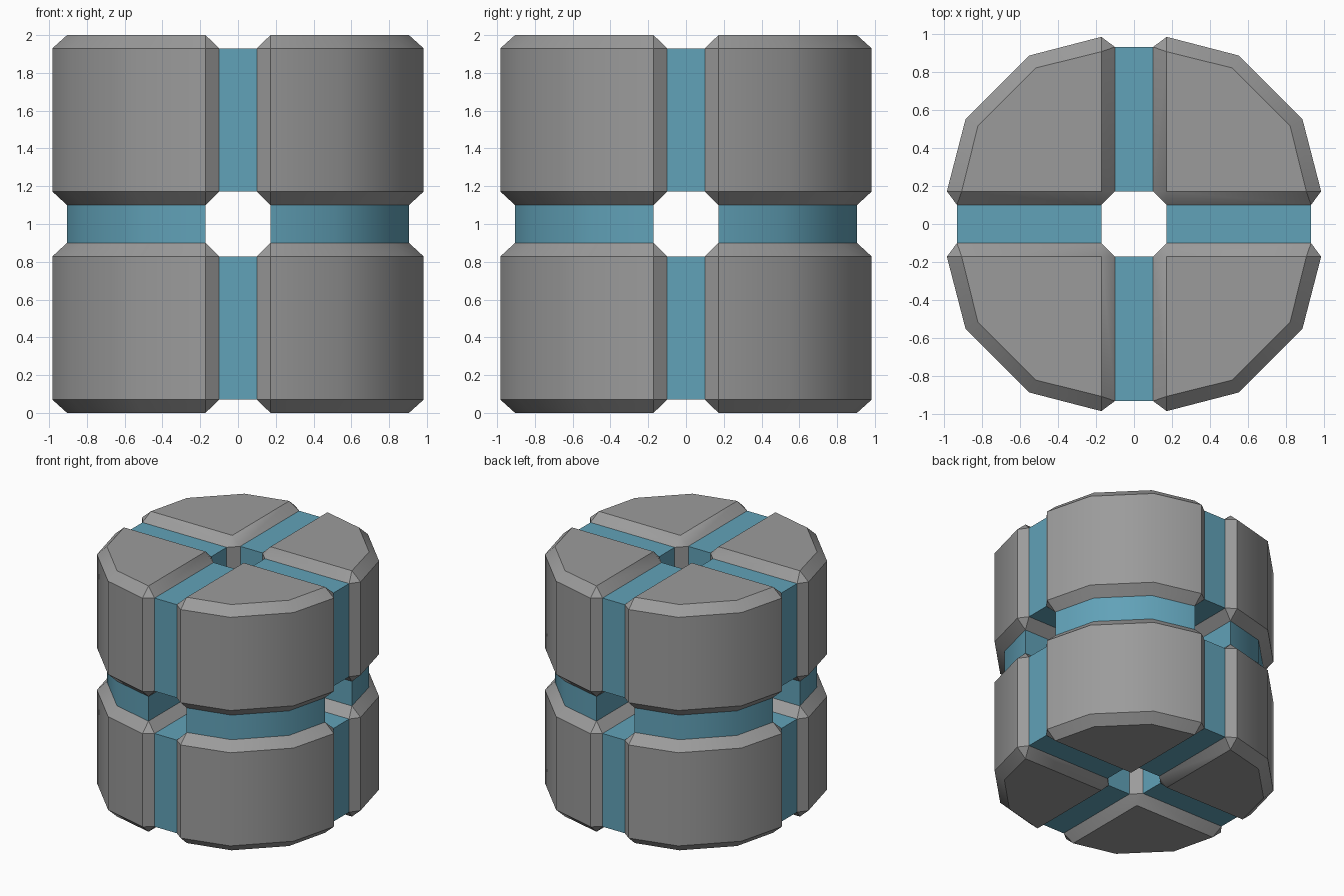
import bpy, bmesh, math
from mathutils import Vector

if "Cube" in bpy.data.objects:
    bpy.data.objects.remove(bpy.data.objects["Cube"])


def material(name, rgb):
    m = bpy.data.materials.new(name)
    m.diffuse_color = (*rgb, 1)
    m.use_nodes = True
    m.node_tree.nodes["Principled BSDF"].inputs["Base Color"].default_value = m.diffuse_color
    return m


GREY = material("grey", (0.33, 0.33, 0.33))
BLUE = material("blue", (0.12, 0.36, 0.48))


def hull(name, points, mat, drop):
    """Convex solid around points; faces whose normal passes drop() are left open."""
    bm = bmesh.new()
    for p in points:
        bm.verts.new(p)
    bmesh.ops.convex_hull(bm, input=bm.verts[:])
    bmesh.ops.dissolve_limit(bm, angle_limit=math.radians(3),
                             verts=bm.verts[:], edges=bm.edges[:])
    bmesh.ops.recalc_face_normals(bm, faces=bm.faces[:])
    bm.normal_update()
    bmesh.ops.delete(bm, geom=[f for f in bm.faces if drop(f.normal)],
                     context='FACES_ONLY')
    mesh = bpy.data.meshes.new(name)
    bm.to_mesh(mesh)
    bm.free()
    mesh.materials.append(mat)
    mesh.shade_smooth()
    mesh.set_sharp_from_angle(angle=math.radians(35))
    ob = bpy.data.objects.new(name, mesh)
    bpy.context.collection.objects.link(ob)


# Dimensions: gap half-width, gap plus bevel, side panel reach
G, B, R = 0.10, 0.172, 0.93
Z0, Z1 = 0.10, 1.0            # block height measured from the middle plane
ZA, ZB = B, 0.93              # wall limits inside the bevels
CAP = [(B, B), (B, 0.905), (0.515, 0.82), (0.82, 0.515), (0.905, B)]
WALL = [(B, 0.983), (0.55, 0.885), (0.885, 0.55), (0.983, B)]
SIDES = [(G, B), (G, R), (B, G), (R, G)]

block = [(x, y, z) for x, y in CAP for z in (Z0, Z1)]
block += [(x, y, z) for x, y in WALL + SIDES for z in (ZA, ZB)]

# Eight bevelled grey blocks, open where the blue links join
for sx in (-1, 1):
    for sy in (-1, 1):
        for sz in (-1, 1):
            pts = [(x * sx, y * sy, 1 + z * sz) for x, y, z in block]
            inward = [Vector((-sx, 0, 0)), Vector((0, -sy, 0)), Vector((0, 0, -sz))]
            hull("corner_block", pts, GREY,
                 lambda n: any(n.dot(d) > 0.99 for d in inward))

# Blue links between neighbouring blocks, open at the ends
for a in (-1, 1):
    for b in (-1, 1):
        span = [(g, r * a, 1 + z * b) for g in (-G, G) for r in (B, R) for z in (ZA, ZB)]
        hull("side_link_x", span, BLUE, lambda n: abs(n.x) > 0.99)
        hull("side_link_y", [(y, x, z) for x, y, z in span], BLUE,
             lambda n: abs(n.y) > 0.99)
        hull("middle_link", [(x * a, y * b, 1 + z) for x, y in CAP for z in (-G, G)],
             BLUE, lambda n: abs(n.z) > 0.99)
